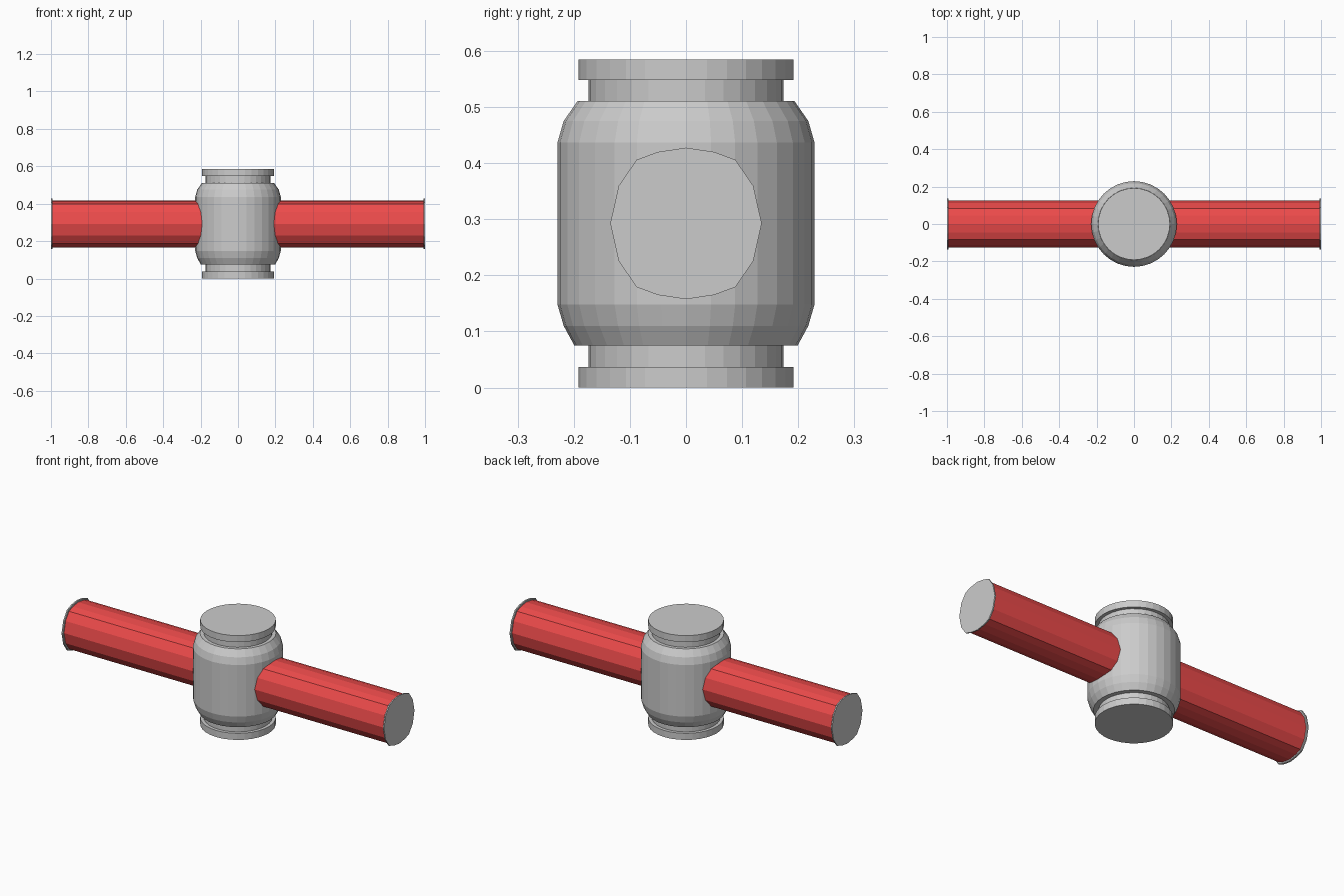
import bpy, bmesh
from math import sin, cos, pi

if "Cube" in bpy.data.objects:
    bpy.data.objects.remove(bpy.data.objects["Cube"])

CENTRE_Z = 0.2925


def make_object(name, bm, material=None):
    bmesh.ops.recalc_face_normals(bm, faces=bm.faces)
    mesh = bpy.data.meshes.new(name)
    bm.to_mesh(mesh)
    bm.free()
    obj = bpy.data.objects.new(name, mesh)
    bpy.context.collection.objects.link(obj)
    if material:
        mesh.materials.append(material)
    return obj


def skin(name, rings, material=None, cap_start=True):
    """Join successive rings of points with quads and cap the ends."""
    bm = bmesh.new()
    loops = [[bm.verts.new(p) for p in ring] for ring in rings]
    n = len(loops[0])
    for a, b in zip(loops, loops[1:]):
        for i in range(n):
            j = (i + 1) % n
            bm.faces.new((a[i], a[j], b[j], b[i]))
    if cap_start:
        bm.faces.new(loops[0])
    bm.faces.new(loops[-1])
    return make_object(name, bm, material)


def circle(r, z, sides=32):
    return [(r * cos(2 * pi * i / sides), r * sin(2 * pi * i / sides), z)
            for i in range(sides)]


# Quarter of the slightly uneven 16-sided arm section, mirrored to a full loop
quarter = [(0.135, 0), (0.12, 0.067), (0.088, 0.1135), (0.05, 0.1275)]
half = quarter + [(0, 0.135)] + [(-y, z) for y, z in quarter[:0:-1]]
section = half + [(-y, -z) for y, z in half]


def arm_ring(x, scale):
    return [(x, y * scale, CENTRE_Z + z * scale) for y, z in section]


red = bpy.data.materials.new("red")
red.diffuse_color = (0.85, 0.07, 0.07, 1)
red.use_nodes = True
red.node_tree.nodes["Principled BSDF"].inputs["Base Color"].default_value = red.diffuse_color

# Central barrel with grooved necks and end flanges
profile = [(0.192, 0), (0.192, 0.037), (0.174, 0.037), (0.174, 0.075),
           (0.199, 0.075), (0.218, 0.11), (0.229, 0.148),
           (0.229, 0.437), (0.218, 0.475), (0.193, 0.511),
           (0.174, 0.511), (0.174, 0.548), (0.192, 0.548), (0.192, 0.585)]
skin("central_barrel", [circle(r, z) for r, z in profile])

# Side arms and their thin end caps
for side, s in (("left", -1), ("right", 1)):
    skin(side + "_arm", [arm_ring(s * 0.17, 0.93), arm_ring(s * 0.993, 0.93)],
         red, cap_start=False)
    skin(side + "_end_cap", [arm_ring(s * 0.991, 0.98), arm_ring(s * 0.993, 1.0),
                             arm_ring(s * 1.0, 1.0)])
